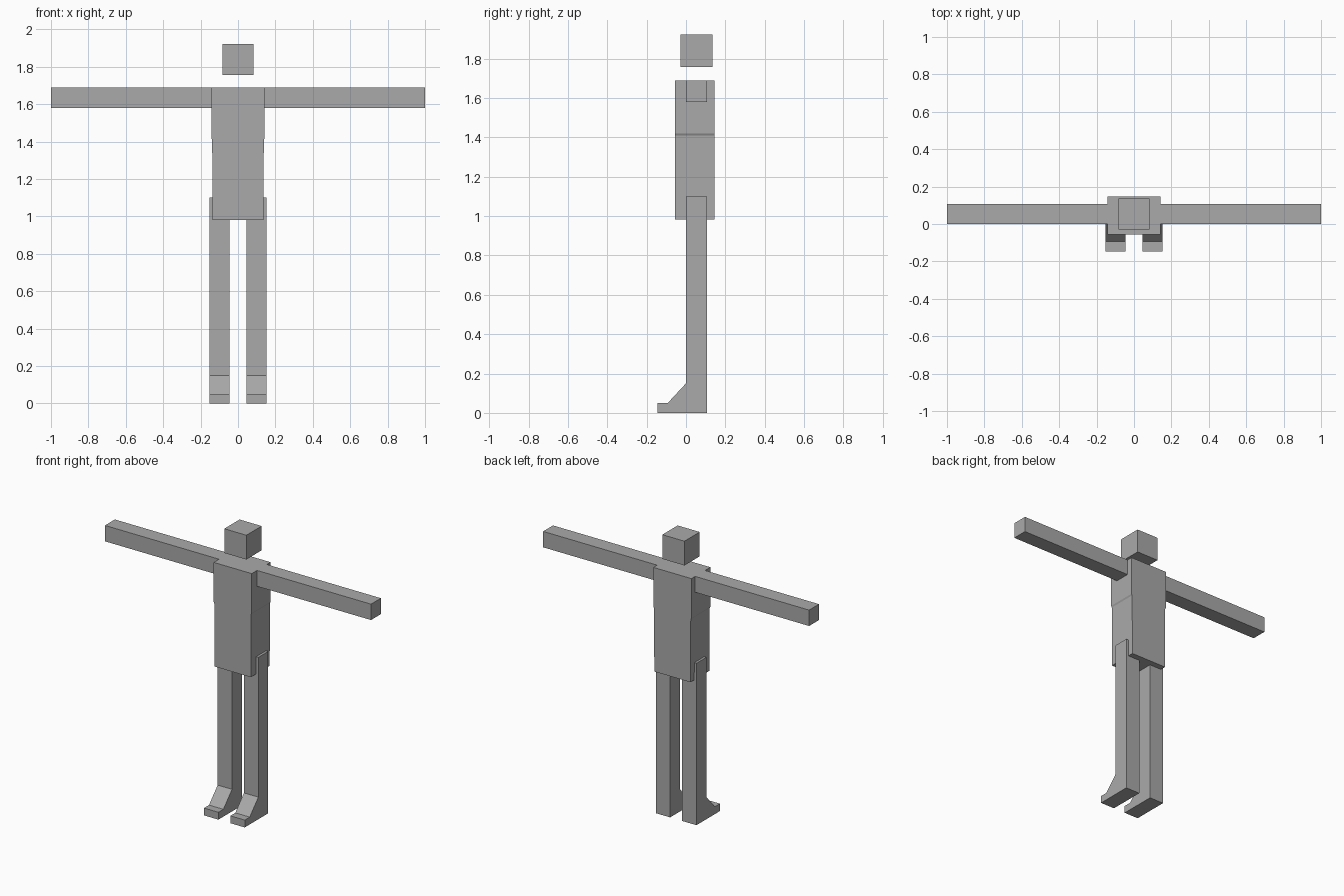
import bpy

# Remove the default cube
cube = bpy.data.objects.get("Cube")
if cube:
    bpy.data.objects.remove(cube, do_unlink=True)

# Single flat grey
GREY = (0.4, 0.4, 0.4, 1.0)
grey = bpy.data.materials.new("plain grey")
grey.use_nodes = True
grey.diffuse_color = GREY
grey.node_tree.nodes["Principled BSDF"].inputs["Base Color"].default_value = GREY


def prism(name, profile, place, start, end):
    """Extrude a closed 2D profile from start to end; place maps (a, b, depth) to xyz."""
    n = len(profile)
    verts = [place(a, b, d) for d in (start, end) for a, b in profile]
    faces = [tuple(range(n)), tuple(range(n, 2 * n))]
    faces += [(i, (i + 1) % n, n + (i + 1) % n, n + i) for i in range(n)]
    mesh = bpy.data.meshes.new(name)
    mesh.from_pydata(verts, [], faces)
    mesh.materials.append(grey)
    obj = bpy.data.objects.new(name, mesh)
    bpy.context.collection.objects.link(obj)
    # Make every normal face outward
    bpy.context.view_layer.objects.active = obj
    obj.select_set(True)
    bpy.ops.object.mode_set(mode="EDIT")
    bpy.ops.mesh.select_all(action="SELECT")
    bpy.ops.mesh.normals_make_consistent(inside=False)
    bpy.ops.object.mode_set(mode="OBJECT")
    obj.select_set(False)
    return obj


def along_x(y, z, x):
    return (x, y, z)


def along_y(x, z, y):
    return (x, y, z)


def rect(a0, a1, b0, b1):
    return [(a0, b0), (a1, b0), (a1, b1), (a0, b1)]


# Head floats above the shoulders
prism("head", rect(-0.083, 0.083, 1.757, 1.922), along_y, -0.029, 0.135)

# Torso narrows slightly below the chest
half = [(0.136, 0.982), (0.138, 1.41), (0.143, 1.42), (0.143, 1.688)]
outline = half + [(-x, z) for x, z in reversed(half)]
prism("torso", outline, along_y, -0.057, 0.146)

# Arms and one-piece legs with wedge feet, on both sides
foot_leg = [(0.106, 0), (0.106, 1.1), (0, 1.1), (0, 0.15),
            (-0.093, 0.05), (-0.146, 0.05), (-0.146, 0)]
for side, s in (("left", 1), ("right", -1)):
    prism(side + "_arm", rect(0, 0.106, 1.58, 1.688), along_x, s * 0.14, s)
    prism(side + "_leg", foot_leg, along_x, s * 0.045, s * 0.153)
